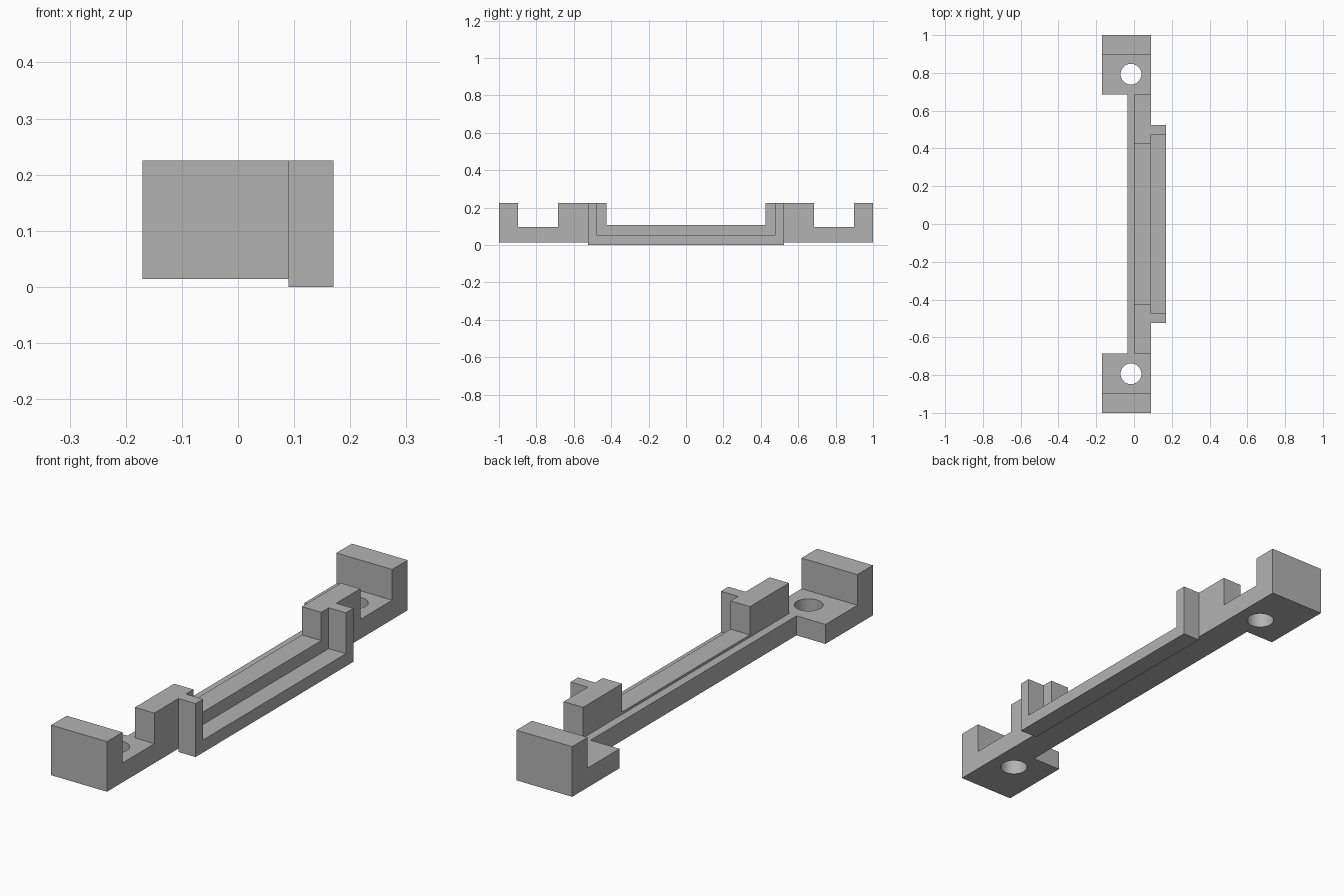
import bpy, bmesh

cube = bpy.data.objects.get("Cube")
if cube:
    bpy.data.objects.remove(cube, do_unlink=True)

grey = bpy.data.materials.new("plain grey")
grey.use_nodes = True
colour = (0.45, 0.45, 0.45, 1)
grey.diffuse_color = colour
grey.node_tree.nodes["Principled BSDF"].inputs["Base Color"].default_value = colour


def extrude_profile(name, half, x0, x1):
    """Mirror a half outline of (y, z) points and extrude it along x."""
    outline = half + [(-y, z) for y, z in reversed(half)]
    bm = bmesh.new()
    face = bm.faces.new([bm.verts.new((x0, y, z)) for y, z in outline])
    grown = bmesh.ops.extrude_face_region(bm, geom=[face])["geom"]
    moved = [v for v in grown if isinstance(v, bmesh.types.BMVert)]
    bmesh.ops.translate(bm, verts=moved, vec=(x1 - x0, 0, 0))
    bmesh.ops.recalc_face_normals(bm, faces=bm.faces)
    mesh = bpy.data.meshes.new(name)
    bm.to_mesh(mesh)
    bm.free()
    mesh.materials.append(grey)
    obj = bpy.data.objects.new(name, mesh)
    bpy.context.collection.objects.link(obj)
    return obj


def cut(target, cutter):
    """Subtract the cutter from the target, then discard it."""
    cutter.hide_render = True
    mod = target.modifiers.new("cut", "BOOLEAN")
    mod.operation = "DIFFERENCE"
    mod.solver = "EXACT"
    mod.object = cutter
    bpy.context.view_layer.objects.active = target
    bpy.ops.object.modifier_apply(modifier=mod.name)
    bpy.data.objects.remove(cutter, do_unlink=True)


# Main levels and stations
bottom, pad_top, rail_top, top = 0.014, 0.096, 0.106, 0.225
back, front, pad_inner = -0.17, 0.09, 0.685

# Body: rail, posts, end pads and end lips in one outline
body = extrude_profile("mounting_bar", [
    (0.425, rail_top), (0.425, top), (pad_inner, top), (pad_inner, pad_top),
    (0.897, pad_top), (0.897, top), (1, top), (1, bottom)], back, front)

# Clear the space behind the rail, leaving a low ledge
for name, low, x1 in (("back_cutter", -0.1, -0.035), ("ledge_cutter", pad_top, 0)):
    cut(body, extrude_profile(name, [(pad_inner, 0.4), (pad_inner, low)], back - 0.1, x1))

# Screw holes through the end pads
for side in (-1, 1):
    bpy.ops.mesh.primitive_cylinder_add(
        vertices=48, radius=0.055, depth=0.4, location=(-0.016, side * 0.793, 0.06))
    cut(body, bpy.context.object)

body.select_set(True)
bpy.context.view_layer.objects.active = body
bpy.ops.object.shade_smooth_by_angle()

# U-shaped holder on the long side
extrude_profile("u_holder", [
    (0.475, 0.053), (0.475, top), (0.525, top), (0.525, 0)], front, 0.17)
